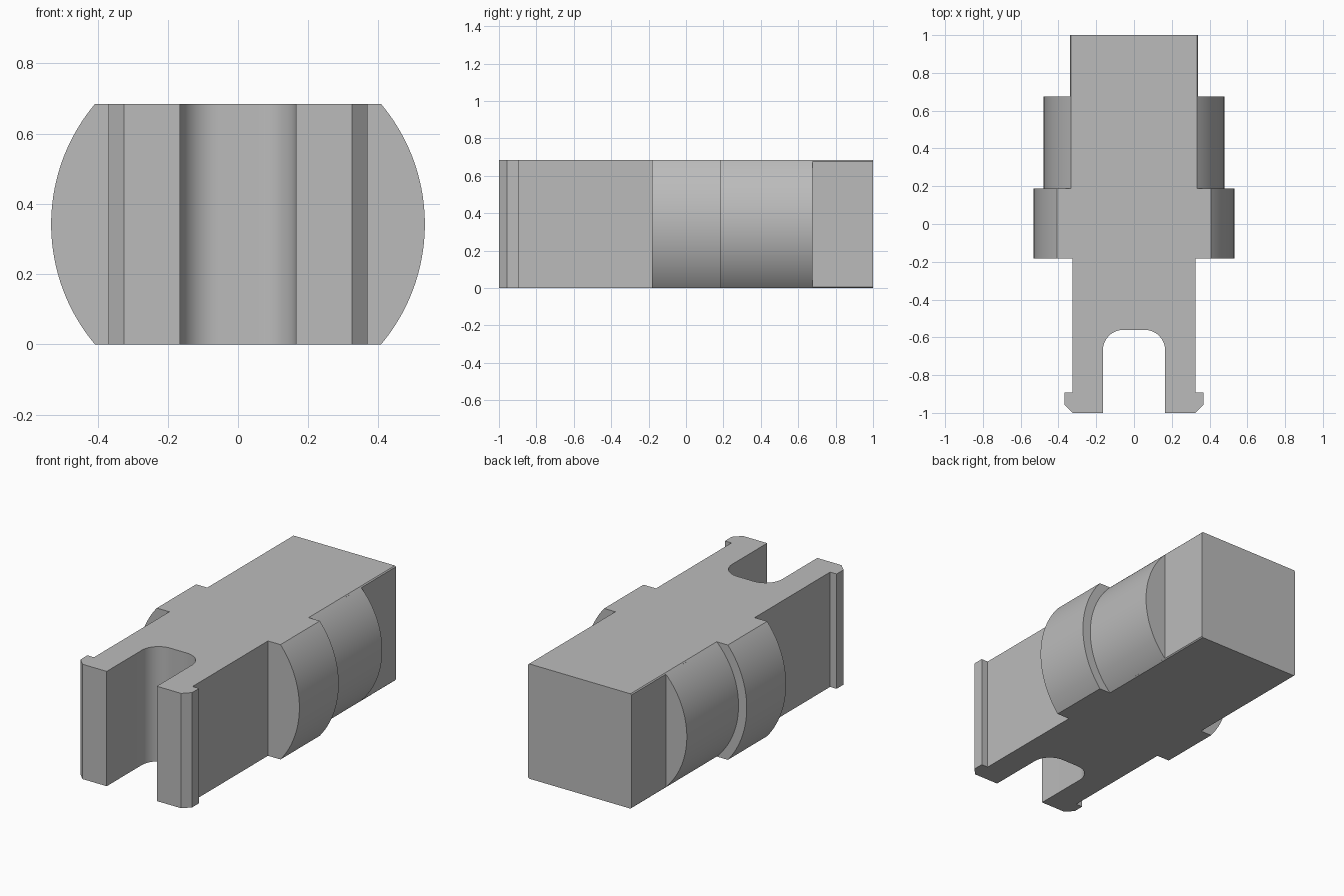
import bpy, bmesh, math
from mathutils import Vector

cube = bpy.data.objects.get("Cube")
if cube:
    bpy.data.objects.remove(cube, do_unlink=True)

HEIGHT = 0.684
MID = HEIGHT / 2

grey = bpy.data.materials.new("plain grey")
grey.use_nodes = True
grey.diffuse_color = (0.5, 0.5, 0.5, 1)
grey.node_tree.nodes["Principled BSDF"].inputs["Base Color"].default_value = (0.5, 0.5, 0.5, 1)


def prism(name, points, sweep):
    """Extrude a closed outline along the sweep vector."""
    bm = bmesh.new()
    face = bm.faces.new([bm.verts.new(p) for p in points])
    moved = bmesh.ops.extrude_face_region(bm, geom=[face])["geom"]
    bmesh.ops.translate(bm, vec=Vector(sweep),
                        verts=[v for v in moved if isinstance(v, bmesh.types.BMVert)])
    bmesh.ops.recalc_face_normals(bm, faces=bm.faces)
    mesh = bpy.data.meshes.new(name)
    bm.to_mesh(mesh)
    bm.free()
    mesh.materials.append(grey)
    obj = bpy.data.objects.new(name, mesh)
    bpy.context.collection.objects.link(obj)
    return obj


def arc(cx, cy, radius, start, end, steps):
    angles = [start + (end - start) * i / steps for i in range(steps + 1)]
    return [(cx + radius * math.cos(a), cy + radius * math.sin(a)) for a in angles]


def barrel(name, radius, y0, y1, side=None):
    """Round bar cut flat at top and bottom, optionally also at the sides."""
    top = math.asin(MID / radius)
    if side:
        cut = math.acos(side / radius)
        half = arc(0, 0, radius, -top, -cut, 1) + arc(0, 0, radius, cut, top, 1)
    else:
        half = arc(0, 0, radius, -top, top, 48)
    outline = half + [(-x, -z) for x, z in half]
    return prism(name, [(x, y0, z + MID) for x, z in outline], (0, y1 - y0, 0))


# Forked front with barbed tips and a rounded slot
slot, fillet, slot_end = 0.165, 0.11, -0.56
right_half = arc(slot - fillet, slot_end - fillet, fillet, math.pi / 2, 0, 14)
right_half += [(slot, -1), (0.325, -1), (0.368, -0.957), (0.368, -0.892),
               (0.325, -0.892), (0.325, 0)]
plan = right_half + [(-x, y) for x, y in reversed(right_half)]
body = prism("clip_body", [(x, y, 0) for x, y in plan], (0, 0, HEIGHT))

# Wide collar, narrower barrel and square tail
parts = [
    barrel("collar", 0.532, -0.182, 0.188),
    barrel("barrel", 0.478, 0, 0.675),
    barrel("tail", 0.478, 0.4, 1, side=0.34),
]

# Fuse everything into one solid
bpy.context.view_layer.objects.active = body
for part in parts:
    union = body.modifiers.new("fuse", "BOOLEAN")
    union.operation = "UNION"
    union.solver = "EXACT"
    union.object = part
    bpy.ops.object.modifier_apply(modifier=union.name)
    bpy.data.objects.remove(part, do_unlink=True)

# Smooth the round walls, keep the corners crisp
bpy.ops.object.select_all(action="DESELECT")
body.select_set(True)
bpy.ops.object.shade_smooth_by_angle(angle=math.radians(30))
